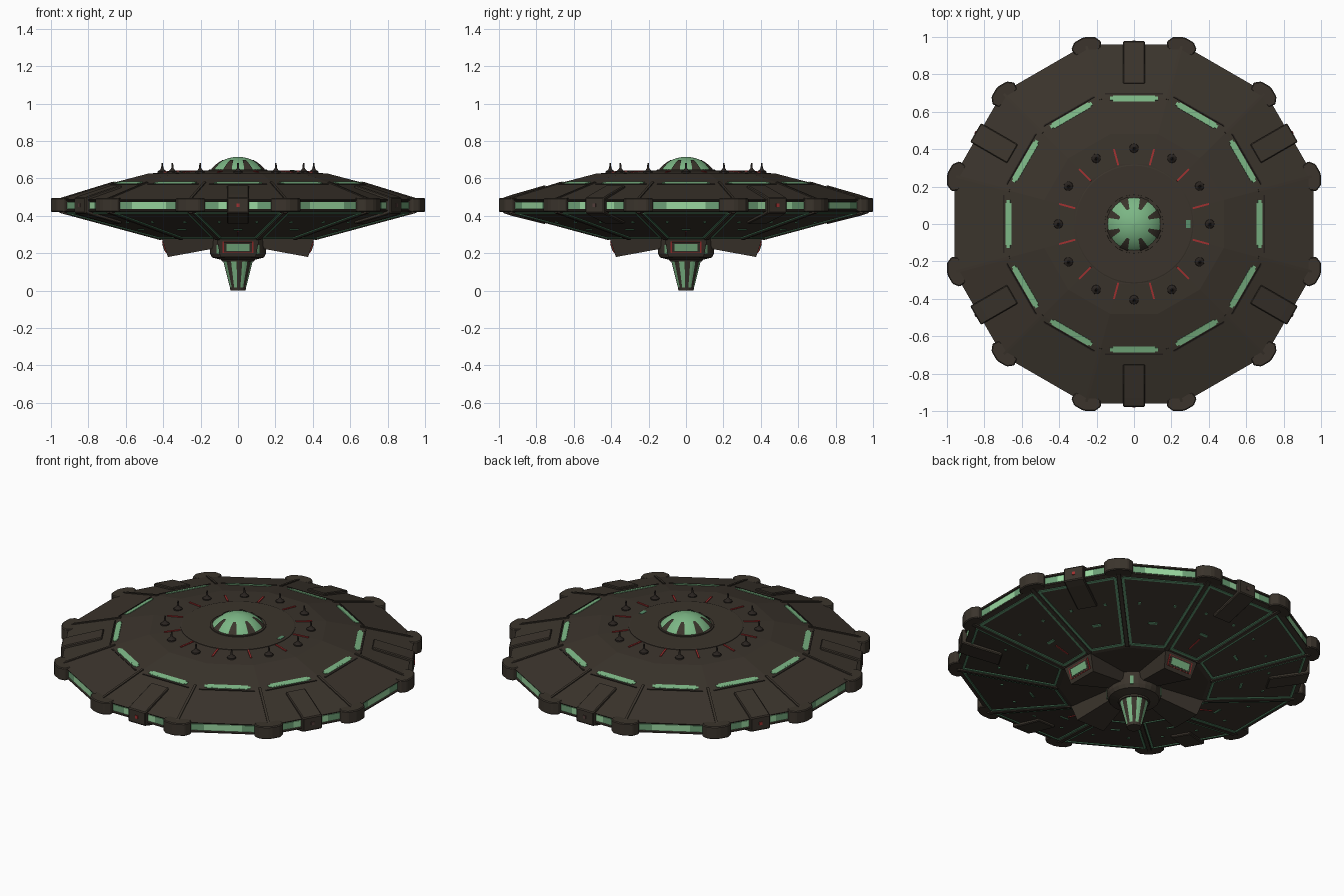
import bpy, bmesh, math
from math import radians, sin, cos, tan, atan2, hypot, pi
from mathutils import Matrix, Vector

if "Cube" in bpy.data.objects:
    bpy.data.objects.remove(bpy.data.objects["Cube"])

def material(name, rgb):
    m = bpy.data.materials.new(name)
    m.diffuse_color = (*rgb, 1)
    m.use_nodes = True
    m.node_tree.nodes["Principled BSDF"].inputs["Base Color"].default_value = m.diffuse_color
    return m

HULL = material("hull brown", (0.043, 0.034, 0.025))
TRIM = material("dark trim", (0.022, 0.017, 0.014))
BRIGHT = material("bright green", (0.32, 0.68, 0.35))
GREEN = material("glow green", (0.20, 0.47, 0.235))
MID = material("mid green", (0.15, 0.35, 0.18))
SEAM = material("seam green", (0.10, 0.28, 0.15))
RED = material("signal red", (0.36, 0.03, 0.03))
DULL = material("unlit lamp", (0.09, 0.05, 0.045))
C15 = cos(radians(15))
T15 = tan(radians(15))

def T(x, y, z): return Matrix.Translation((x, y, z))
def Rx(a): return Matrix.Rotation(a, 4, 'X')
def Rz(a): return Matrix.Rotation(a, 4, 'Z')
def around(deg): return Rz(radians(deg - 90))   # local y points outward at this angle

SIDES = range(0, 360, 30)
CORNERS = range(15, 360, 30)
CLAMPS = range(30, 360, 60)
ARMS = range(0, 360, 90)

def finish(name, bm, mats, bevel=0):
    bmesh.ops.recalc_face_normals(bm, faces=bm.faces[:])
    me = bpy.data.meshes.new(name)
    bm.to_mesh(me)
    bm.free()
    for m in mats:
        me.materials.append(m)
    ob = bpy.data.objects.new(name, me)
    bpy.context.collection.objects.link(ob)
    if bevel:
        b = ob.modifiers.new("bevel", 'BEVEL')
        b.width, b.segments = bevel, 1
    return ob

def boxes(name, mat, items, bevel=0):
    """One object from many (matrix, size) boxes."""
    bm = bmesh.new()
    for mx, s in items:
        bmesh.ops.create_cube(bm, size=1, matrix=mx @ Matrix.Diagonal((*s, 1)))
    return finish(name, bm, [mat], bevel)

def lathe(name, mats, profile, n, phase=0.0, rule=None, smooth=False):
    """Turn (radius, z) points around z, capping both ends."""
    bm = bmesh.new()
    rings = [[bm.verts.new((r * cos(phase + 2 * pi * i / n), r * sin(phase + 2 * pi * i / n), z))
              for i in range(n)] for r, z in profile]
    for a, b in zip(rings, rings[1:]):
        for i in range(n):
            j = (i + 1) % n
            f = bm.faces.new((a[i], a[j], b[j], b[i]))
            f.smooth = smooth
            if rule:
                f.material_index = rule(i)
    bm.faces.new(rings[0])
    bm.faces.new(rings[-1])
    return finish(name, bm, mats)

def prisms(name, mat, pts, angles, bevel=0):
    """Side outline of (radial, z, half width) repeated at the angles."""
    bm = bmesh.new()
    for a in angles:
        L, R = [[bm.verts.new(around(a) @ Vector((s * w, y, z))) for y, z, w in pts] for s in (-1, 1)]
        bm.faces.new(L)
        bm.faces.new(R)
        for i in range(len(pts)):
            j = (i + 1) % len(pts)
            bm.faces.new((L[i], L[j], R[j], R[i]))
    return finish(name, bm, [mat], bevel)

def bar(a, p, q, w, h):
    """Box lying along a sloped radial line p-q, each (radius, z)."""
    d = hypot(q[0] - p[0], q[1] - p[1])
    mx = around(a) @ T(0, (p[0] + q[0]) / 2, (p[1] + q[1]) / 2) @ Rx(atan2(q[1] - p[1], q[0] - p[0]))
    return mx, (w, d, h)

# Twelve-sided hull (profile uses distances to the flat sides)
hull = [(0.40, 0.275), (0.955, 0.425), (0.955, 0.432), (0.945, 0.434), (0.945, 0.478),
        (0.955, 0.48), (0.96, 0.487), (0.67, 0.576), (0.48, 0.626), (0.32, 0.638)]
lathe("saucer_hull", [HULL], [(r / C15, z) for r, z in hull], 12, radians(15))
lathe("roof_disc", [HULL], [(0.318, 0.625), (0.318, 0.641), (0.312, 0.643)], 48)

# Raised ribs along the hull corners, above and below
boxes("upper_ribs", HULL,
      [bar(a, (0.665 / C15, 0.577), (0.95 / C15, 0.489), 0.014, 0.012) for a in CORNERS])
boxes("lower_ribs", HULL,
      [bar(a, (0.41 / C15, 0.277), (0.95 / C15, 0.423), 0.022, 0.014) for a in CORNERS])

# Roof windows with dark sills
boxes("roof_windows", GREEN,
      [bar(a, (0.655, 0.580), (0.686, 0.571), 0.225, 0.007) for a in SIDES])
boxes("roof_window_tips", GREEN,
      [bar(a, (0.661, 0.578), (0.680, 0.573), 0.255, 0.007) for a in SIDES])
boxes("roof_window_sills", TRIM,
      [bar(a, (0.692, 0.5695), (0.699, 0.567), 0.31, 0.008) for a in SIDES])

# Rim windows: bright middle and dimmer ends
boxes("rim_windows", BRIGHT, [(around(a) @ T(0, 0.947, 0.456), (0.21, 0.008, 0.038)) for a in SIDES])
boxes("rim_window_ends", MID,
      [(around(a) @ T(s * 0.146, 0.947, 0.456), (0.082, 0.008, 0.038)) for a in SIDES for s in (-1, 1)])

# Chevron bumpers wrapping the corners
bm = bmesh.new()
for a in CORNERS:
    def pt(s, apothem, along):
        # point on the side next to the corner, measured back from that corner
        n = radians(a + s * 15)
        t = -s * (apothem * T15 - along)
        return Vector((apothem * cos(n) - t * sin(n), apothem * sin(n) + t * cos(n), 0))
    outline = [pt(1, 0.935, 0.07), pt(1, 0.975, 0.085), pt(1, 1.0, 0.06), pt(1, 1.0, 0.012),
               pt(-1, 1.0, 0.012), pt(-1, 1.0, 0.06), pt(-1, 0.975, 0.085), pt(-1, 0.935, 0.07)]
    lo, hi = [[bm.verts.new(p + Vector((0, 0, z))) for p in outline] for z in (0.42, 0.495)]
    bm.faces.new(lo)
    bm.faces.new(hi)
    for i in range(8):
        j = (i + 1) % 8
        bm.faces.new((lo[i], lo[j], hi[j], hi[i]))
finish("corner_bumpers", bm, [HULL], 0.005)

# Rim clamps; every second one carries a lit red lamp
prisms("rim_clamps", HULL,
       [(0.75, 0.565, 0.058), (0.93, 0.513, 0.058), (0.978, 0.497, 0.058), (0.978, 0.415, 0.058),
        (0.93, 0.400, 0.058), (0.75, 0.355, 0.058)], CLAMPS, 0.005)
for name, mat, start in (("clamp_lights", RED, 30), ("clamp_unlit_lamps", DULL, 90)):
    boxes(name, mat, [(around(a) @ T(0, 0.979, 0.456), (0.018, 0.006, 0.018))
                      for a in range(start, 360, 120)])

# Dome with eight tapering ribs
DR, DZ = 0.1806, 0.535
def dome_z(r, lift=0.0): return DZ + math.sqrt((DR + lift) ** 2 - r * r)
lathe("dome", [GREEN], [(r, dome_z(r)) for r in (0.148, 0.135, 0.115, 0.09, 0.06, 0.03, 0.004)],
      48, 0, None, True)
bm = bmesh.new()
for a in range(8):
    m = around(22.5 + 45 * a)
    rows = []
    for k in range(7):
        r = 0.152 - k * 0.0115
        w = 0.026 - k * 0.003
        rows.append([bm.verts.new(m @ Vector((s * w, r, dome_z(r, 0.004)))) for s in (-1, 1)])
    for p, q in zip(rows, rows[1:]):
        bm.faces.new((p[0], p[1], q[1], q[0]))
finish("dome_ribs", bm, [HULL])
lathe("dome_collar", [HULL], [(0.158, 0.63), (0.156, 0.648), (0.146, 0.648)], 48)

# Antennas, red roof strips and the roof hatch
for n, a in enumerate(SIDES):
    x, y = 0.405 * cos(radians(a)), 0.405 * sin(radians(a))
    ob = lathe(f"antenna_{n + 1}", [TRIM],
               [(0.026, 0.622), (0.024, 0.638), (0.013, 0.645), (0.006, 0.655), (0.004, 0.682)], 12)
    ob.location = (x, y, 0)
boxes("roof_red_strips", RED, [bar(a, (0.325, 0.640), (0.415, 0.634), 0.010, 0.006) for a in CORNERS])
boxes("roof_hatch", SEAM, [(T(0.29, 0, 0.643), (0.022, 0.045, 0.004))])

# Underside panels outlined in green, with small marks
slope = atan2(0.15, 0.555)
def under(a, t, r, size, turn=0):
    z = 0.275 + (r - 0.40) * 0.15 / 0.555 - 0.002
    return around(a) @ T(t, r, z) @ Rx(slope) @ Rz(turn), size
lines = []
for a in SIDES:
    r0, r1 = 0.43, 0.92
    w0, w1 = r0 * T15 - 0.022, r1 * T15 - 0.022
    lines += [under(a, 0, r0, (2 * w0, 0.014, 0.006)), under(a, 0, r1, (2 * w1, 0.014, 0.006))]
    run = (r1 - r0) / cos(slope)
    for s in (-1, 1):
        lines.append(under(a, s * (w0 + w1) / 2, (r0 + r1) / 2,
                           (0.014, hypot(run, w1 - w0), 0.006), -s * atan2(w1 - w0, run)))
boxes("underside_seams", SEAM, lines)
boxes("underside_marks", SEAM, [under(a, 0, 0.60, (0.05, 0.014, 0.006)) for a in SIDES]
      + [under(a, s * 0.10, 0.74, (0.014, 0.014, 0.006)) for a in SIDES for s in (-1, 1)])
boxes("underside_red_lines", RED, [under(a, 0, 0.52, (0.006, 0.09, 0.006)) for a in ARMS])

# Four keel arms with framed windows in their ends
prisms("keel_arms", HULL,
       [(0.05, 0.285, 0.06), (0.41, 0.285, 0.115), (0.375, 0.18, 0.095), (0.13, 0.225, 0.05),
        (0.05, 0.225, 0.05)], ARMS)
def arm_end(a):
    return around(a) @ T(0, 0.3925, 0.2325) @ Rx(-atan2(0.035, 0.105))
for name, mat, size in (("arm_red_frames", RED, (0.165, 0.006, 0.064)),
                        ("arm_window_frames", HULL, (0.15, 0.010, 0.058)),
                        ("arm_windows", GREEN, (0.125, 0.014, 0.040))):
    boxes(name, mat, [(arm_end(a), size) for a in ARMS])

# Central hub and the striped probe hanging below
lathe("keel_hub", [HULL], [(0.09, 0.165), (0.14, 0.178), (0.15, 0.20), (0.15, 0.28)], 24)
boxes("hub_lights", MID, [(around(a) @ T(0, 0.149, 0.22), (0.02, 0.008, 0.05)) for a in range(45, 360, 90)])
lathe("probe", [HULL, GREEN], [(0.082, 0.168), (0.042, 0.012)], 32, radians(5.625),
      lambda i: 1 if i % 4 in (1, 2) else 0)
lathe("probe_tip", [HULL], [(0.044, 0.016), (0.040, 0.0)], 16)
lathe("probe_collar", [HULL], [(0.090, 0.175), (0.086, 0.155)], 24)
